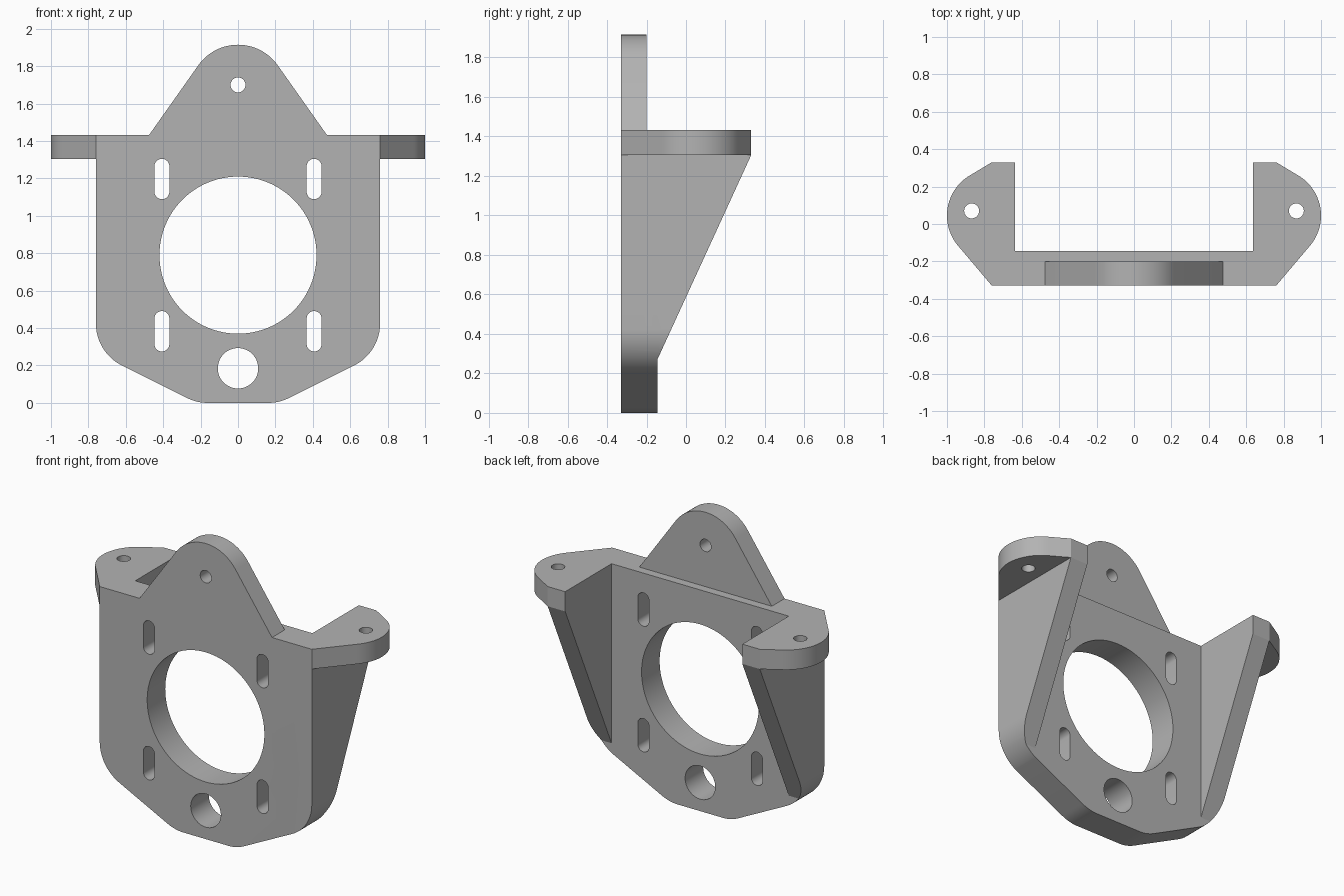
import bpy
import bmesh
from math import cos, sin, radians, pi

cube = bpy.data.objects.get("Cube")
if cube:
    bpy.data.objects.remove(cube, do_unlink=True)

grey = bpy.data.materials.new("plain grey")
grey.use_nodes = True
GREY = (0.45, 0.45, 0.45, 1)
grey.diffuse_color = GREY
grey.node_tree.nodes["Principled BSDF"].inputs["Base Color"].default_value = GREY

PLACE = {"X": lambda a, b, t: (t, a, b),
         "Y": lambda a, b, t: (a, t, b),
         "Z": lambda a, b, t: (a, b, t)}


def arc(cx, cy, r, start, end, steps=16):
    """Points along an arc, angles in degrees."""
    angles = [radians(start + (end - start) * i / steps) for i in range(steps + 1)]
    return [(cx + r * cos(a), cy + r * sin(a)) for a in angles]


def circle(cx, cy, r, steps=48):
    return arc(cx, cy, r, 0, 360, steps)[:-1]


def mirror(points):
    return [(-a, b) for a, b in points]


def prism(name, outline, axis, low, high):
    """Extrude a 2D outline along an axis."""
    bm = bmesh.new()
    rings = [[bm.verts.new(PLACE[axis](a, b, t)) for a, b in outline] for t in (low, high)]
    bm.faces.new(rings[0])
    bm.faces.new(rings[1])
    n = len(outline)
    for i in range(n):
        j = (i + 1) % n
        bm.faces.new((rings[0][i], rings[0][j], rings[1][j], rings[1][i]))
    bmesh.ops.recalc_face_normals(bm, faces=bm.faces)
    mesh = bpy.data.meshes.new(name)
    bm.to_mesh(mesh)
    bm.free()
    mesh.materials.append(grey)
    obj = bpy.data.objects.new(name, mesh)
    bpy.context.collection.objects.link(obj)
    return obj


def combine(target, other, operation):
    """Apply a boolean and remove the second solid."""
    mod = target.modifiers.new("combine", "BOOLEAN")
    mod.operation = operation
    mod.solver = "EXACT"
    mod.object = other
    bpy.ops.object.select_all(action="DESELECT")
    bpy.context.view_layer.objects.active = target
    target.select_set(True)
    bpy.ops.object.modifier_apply(modifier=mod.name)
    bpy.data.objects.remove(other, do_unlink=True)


FRONT, PLATE_BACK, TAB_BACK, BACK = -0.33, -0.145, -0.2, 0.33
TOP, SHELF = 1.433, 1.305
SIDE, INNER = 0.76, 0.635

# Main plate with rounded, tapering lower corners
half = arc(0.161, 0.25, 0.25, -90, -63.4, 8) + arc(0.507, 0.426, 0.253, -63.4, 0) + [(SIDE, TOP)]
plate_outline = half + mirror(half)[::-1]
bracket = prism("mounting_bracket", plate_outline, "Y", FRONT, PLATE_BACK)

# Sloped side gussets, trimmed to the plate silhouette
gusset = [(FRONT, 0), (PLATE_BACK, 0), (PLATE_BACK, 0.27), (BACK, SHELF), (BACK, TOP), (FRONT, TOP)]
for side in (-1, 1):
    low, high = sorted((side * INNER, side * SIDE))
    rib = prism("gusset", gusset, "X", low, high)
    combine(rib, prism("trim", plate_outline, "Y", FRONT, BACK), "INTERSECT")
    combine(bracket, rib, "UNION")

# Rounded side ears
ear = ([(INNER, BACK), (INNER, FRONT), (SIDE, FRONT)]
       + arc(0.75, 0.045, 0.25, -42, 60.5, 24) + [(SIDE, BACK)])
for outline in (ear, mirror(ear)):
    combine(bracket, prism("ear", outline, "Z", SHELF, TOP), "UNION")

# Upper tab
tab = [(-0.475, TOP), (-0.475, 1.4), (0.475, 1.4), (0.475, TOP)] + arc(0, 1.655, 0.26, 35, 145, 24)
combine(bracket, prism("upper_tab", tab, "Y", FRONT, TAB_BACK), "UNION")

# Round openings through the plate and tab
for z, r, steps in ((0.79, 0.42, 96), (0.185, 0.108, 48), (1.7, 0.04, 32)):
    combine(bracket, prism("bore", circle(0, z, r, steps), "Y", -1, 1), "DIFFERENCE")

# Adjustment slots
for x in (-0.407, 0.407):
    for z in (0.383, 1.197):
        slot = arc(x, z + 0.068, 0.04, 0, 180) + arc(x, z - 0.068, 0.04, 180, 360)
        combine(bracket, prism("slot", slot, "Y", -1, 1), "DIFFERENCE")

# Screw holes in the ears
for x in (-0.868, 0.868):
    combine(bracket, prism("screw_hole", circle(x, 0.07, 0.04, 32), "Z", 1, 2), "DIFFERENCE")

bpy.ops.object.select_all(action="DESELECT")
bracket.select_set(True)
bpy.context.view_layer.objects.active = bracket
bpy.ops.object.shade_smooth_by_angle(angle=pi / 9)
